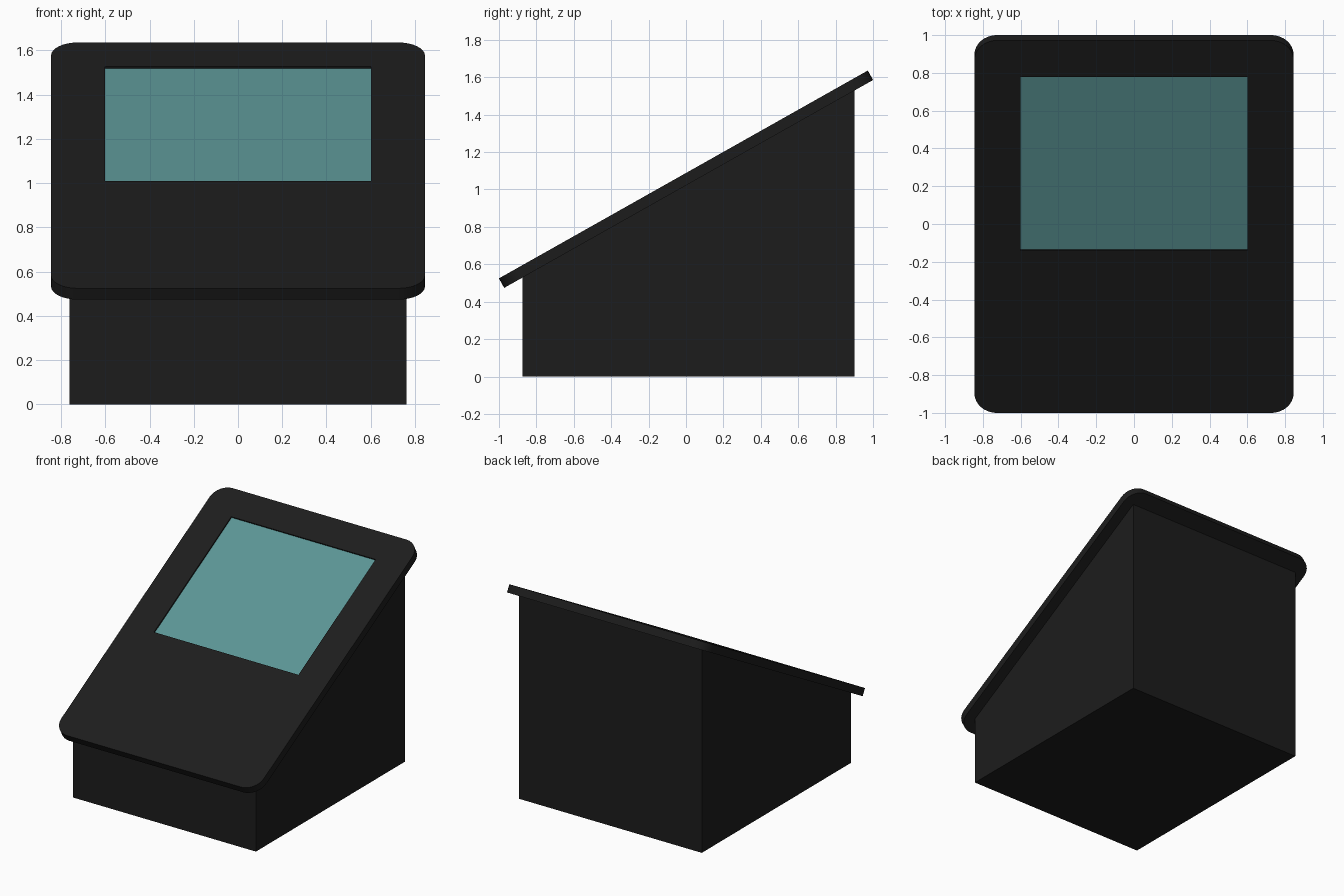
import bpy, bmesh
from math import radians, cos, sin
from mathutils import Matrix

if "Cube" in bpy.data.objects:
    bpy.data.objects.remove(bpy.data.objects["Cube"])

TILT = radians(29.4)
PLATE = Matrix.Translation((0, 0, 1.055)) @ Matrix.Rotation(TILT, 4, 'X')
WIDTH, LENGTH, THICK = 1.69, 2.264, 0.058


def material(name, color):
    m = bpy.data.materials.new(name)
    m.diffuse_color = (*color, 1)
    m.use_nodes = True
    m.node_tree.nodes["Principled BSDF"].inputs["Base Color"].default_value = m.diffuse_color
    return m


def finish(name, bm, mat=None, matrix=Matrix()):
    bmesh.ops.recalc_face_normals(bm, faces=bm.faces)
    me = bpy.data.meshes.new(name)
    bm.to_mesh(me)
    bm.free()
    ob = bpy.data.objects.new(name, me)
    bpy.context.collection.objects.link(ob)
    ob.matrix_world = matrix
    if mat:
        me.materials.append(mat)
    return ob


def box(x, y, z):
    """Box from three (low, high) ranges."""
    bm = bmesh.new()
    bmesh.ops.create_cube(bm, size=1)
    for v in bm.verts:
        v.co = [r[0] if c < 0 else r[1] for c, r in zip(v.co, (x, y, z))]
    return bm


black = material("black_plastic", (0.012, 0.012, 0.012))
teal = material("teal_glass", (0.105, 0.30, 0.30))

# Wedge body: side profile extruded across the width, meeting the plate underside
def under(y):
    return 1.055 - THICK / 2 / cos(TILT) + y * sin(TILT) / cos(TILT)

bm = bmesh.new()
profile = [(-0.875, 0), (0.9, 0), (0.9, under(0.9)), (-0.875, under(-0.875))]
face = bm.faces.new([bm.verts.new((-0.762, y, z)) for y, z in profile])
ext = bmesh.ops.extrude_face_region(bm, geom=[face])
bmesh.ops.translate(bm, vec=(1.524, 0, 0),
                    verts=[v for v in ext["geom"] if isinstance(v, bmesh.types.BMVert)])
finish("wedge_body", bm, black)

# Sloping top plate with rounded corners
h = THICK / 2
bm = box((-WIDTH / 2, WIDTH / 2), (-LENGTH / 2, LENGTH / 2), (-h, h))
corners = [e for e in bm.edges if abs(e.verts[0].co.z - e.verts[1].co.z) > 0.01]
bmesh.ops.bevel(bm, geom=corners, offset=0.12, segments=8, profile=0.5, affect='EDGES')
plate = finish("top_plate", bm, black, PLATE)

# Shallow screen recess
sx, sy = (-0.602, 0.602), (-0.145, 0.911)
cutter = finish("recess_cutter", box(sx, sy, (h - 0.015, h + 0.1)), black, PLATE)
cutter.hide_render = True
cutter.hide_set(True)
cut = plate.modifiers.new("recess", 'BOOLEAN')
cut.operation = 'DIFFERENCE'
cut.solver = 'EXACT'
cut.object = cutter

# Screen panel lying in the recess
finish("screen", box(sx, sy, (h - 0.025, h - 0.010)), teal, PLATE)

# Smooth corners, sharp edges
bpy.context.view_layer.objects.active = plate
plate.select_set(True)
bpy.ops.object.shade_smooth_by_angle(angle=radians(30))
